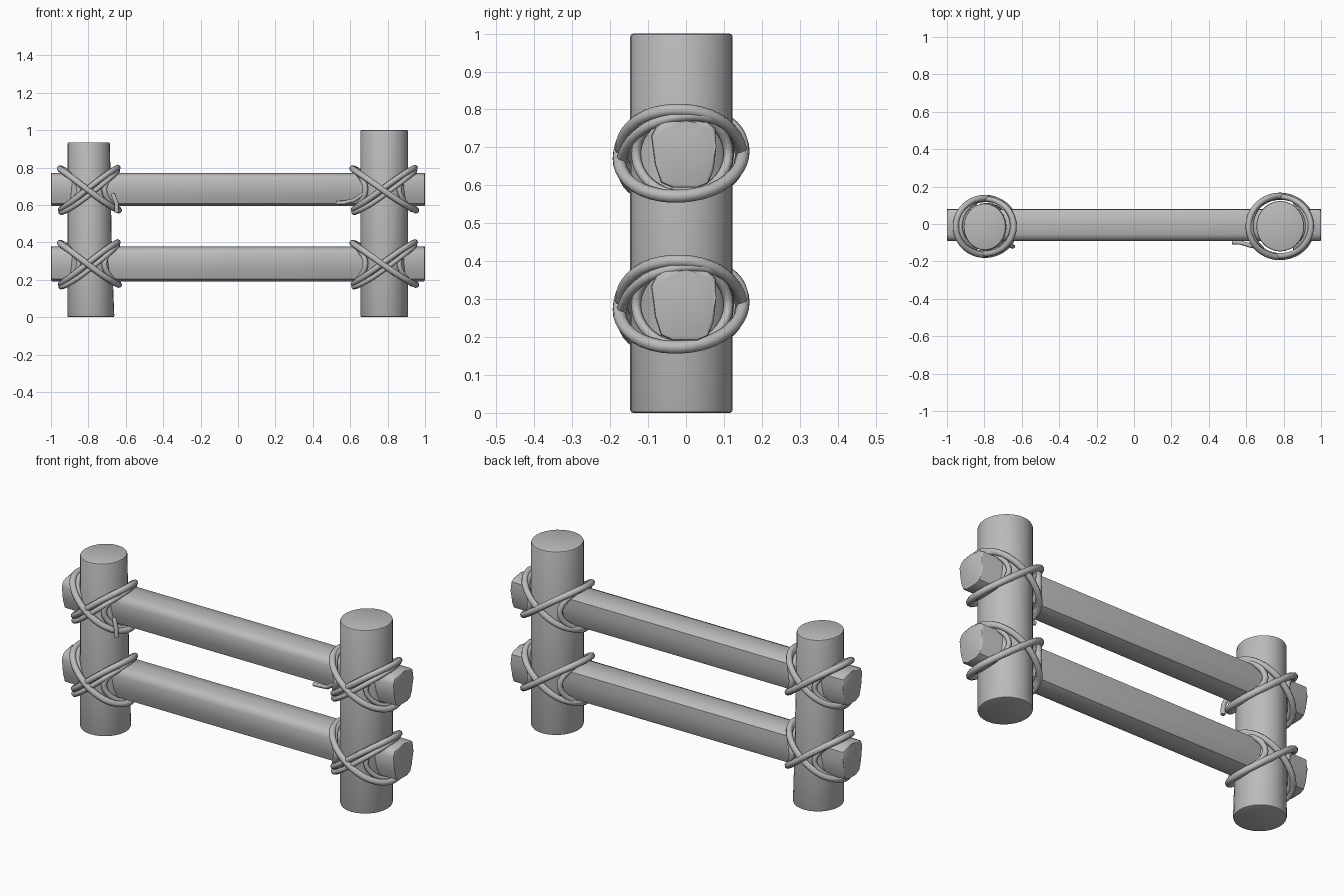
import bpy, bmesh, math
from mathutils import Vector

cube = bpy.data.objects.get("Cube")
if cube:
    bpy.data.objects.remove(cube, do_unlink=True)

grey = bpy.data.materials.new("plain grey")
grey.use_nodes = True
colour = (0.5, 0.5, 0.5, 1)
grey.diffuse_color = colour
grey.node_tree.nodes["Principled BSDF"].inputs["Base Color"].default_value = colour


def loft(name, rings, bevel):
    """Skin a list of closed rings and cap both ends."""
    bm = bmesh.new()
    loops = [[bm.verts.new(p) for p in ring] for ring in rings]
    n = len(loops[0])
    for a, b in zip(loops, loops[1:]):
        for i in range(n):
            j = (i + 1) % n
            bm.faces.new((a[i], a[j], b[j], b[i]))
    caps = [bm.faces.new(loops[0][::-1]), bm.faces.new(loops[-1])]
    rims = list({e for f in caps for e in f.edges})
    bmesh.ops.bevel(bm, geom=rims, offset=bevel, segments=2, profile=0.5, affect='EDGES')
    bmesh.ops.recalc_face_normals(bm, faces=bm.faces)
    mesh = bpy.data.meshes.new(name)
    bm.to_mesh(mesh)
    bm.free()
    obj = bpy.data.objects.new(name, mesh)
    bpy.context.collection.objects.link(obj)
    mesh.materials.append(grey)
    bpy.ops.object.select_all(action='DESELECT')
    obj.select_set(True)
    bpy.context.view_layer.objects.active = obj
    bpy.ops.object.shade_smooth_by_angle(angle=math.radians(40))


def rope(name, points, radius, closed=True):
    """Sweep a round cord along the points."""
    curve = bpy.data.curves.new(name, 'CURVE')
    curve.dimensions = '3D'
    curve.bevel_depth = radius
    curve.bevel_resolution = 2
    curve.use_fill_caps = True
    spline = curve.splines.new('POLY')
    spline.points.add(len(points) - 1)
    for p, co in zip(spline.points, points):
        p.co = (*co, 1)
    spline.use_cyclic_u = closed
    spline.use_smooth = True
    curve.materials.append(grey)
    bpy.context.collection.objects.link(bpy.data.objects.new(name, curve))


def post(name, sections):
    rings = []
    for z, x, y, rx, ry in sections:
        rings.append([(x + rx * math.cos(a), y + ry * math.sin(a), z)
                      for a in (math.tau * i / 28 for i in range(28))])
    loft(name, rings, 0.008)


# Upright posts
post("left_post", [(0.0, 0.782, -0.012, 0.128, 0.135), (1.0, 0.782, -0.012, 0.128, 0.135)])
post("right_post", [(0.0, -0.787, -0.015, 0.126, 0.128), (0.3, -0.792, -0.015, 0.119, 0.127),
                    (0.935, -0.798, -0.015, 0.113, 0.125)])

# Horizontal rails with a flattened, tapering section
section = [(-0.078, 0.078), (-0.055, 0.088), (0, 0.092), (0.055, 0.088), (0.077, 0.072),
           (0.08, 0.02), (0.073, -0.045), (0.058, -0.082), (0.03, -0.094), (-0.035, -0.094),
           (-0.066, -0.08), (-0.082, -0.03), (-0.092, 0.05)]
heights = {"lower": 0.285, "upper": 0.683}
for level, z in heights.items():
    scale = 1 if level == "lower" else 0.95
    loft(level + "_rail", [[(x, y, z + h * scale) for y, h in section] for x in (-1, 1)], 0.008)


def diagonal(x, z, r, tilt, lift, turn):
    """Loop crossing the post, over the rail on one side and under it on the other."""
    points = []
    for i in range(40):
        a = math.tau * i / 40
        reach = r + 0.022 + 0.012 * math.cos(a) ** 2
        points.append((x + reach * math.cos(a), -0.013 + (reach + 0.006) * math.sin(a),
                       z + tilt * 0.112 * math.cos(a + turn) + lift))
    return points


def saddle(x, z, r, side):
    """Loop round the rail that hugs the side of the post."""
    points = []
    for i in range(32):
        a = math.tau * i / 32
        y = 0.122 * math.cos(a)
        bulge = math.sqrt((r + 0.016) ** 2 - y * y)
        points.append((x + side * bulge, y - 0.01, z + 0.108 * math.sin(a)))
    return points


# Rope lashings at the four joints
for side, x, r in (("left", 0.782, 0.13), ("right", -0.795, 0.118)):
    for level, z in heights.items():
        tag = f"{side}_{level}_lashing"
        inner = -1 if x > 0 else 1
        rope(tag + "_rising", diagonal(x, z, r, 1, 0.004, 0.05), 0.016)
        rope(tag + "_rising_second", diagonal(x, z, r, 1, -0.012, -0.16), 0.013)
        rope(tag + "_falling", diagonal(x, z, r + 0.006, -1, 0, 0.08), 0.017)
        rope(tag + "_inner_loop", saddle(x, z, r + 0.012, inner), 0.015)
        rope(tag + "_outer_loop", saddle(x, z, r, -inner), 0.013)

# Loose rope ends
rope("left_upper_rope_end", [(0.67, -0.125, 0.66), (0.62, -0.115, 0.625), (0.57, -0.1, 0.613),
                             (0.525, -0.098, 0.61)], 0.011, False)
rope("right_upper_rope_end", [(-0.67, -0.11, 0.66), (-0.65, -0.12, 0.61), (-0.648, -0.12, 0.56)],
     0.012, False)
